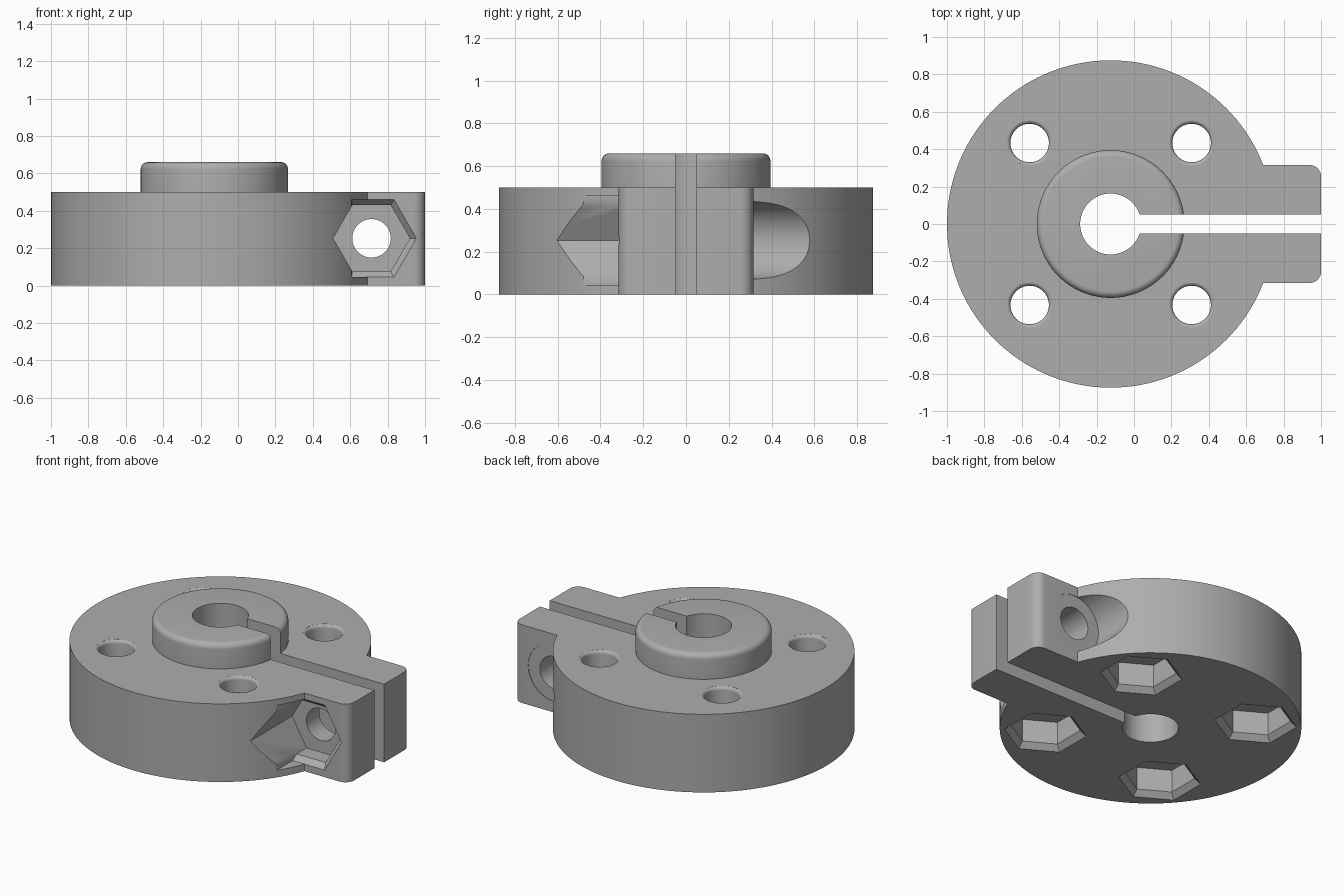
import bpy, bmesh
from math import sin, cos, asin, pi, radians
from mathutils import Matrix

if "Cube" in bpy.data.objects:
    bpy.data.objects.remove(bpy.data.objects["Cube"])

CX, R = -0.125, 0.875        # flange centre and radius
EAR, TOP = 0.315, 0.5        # clamp ear half width, flange height
BOLT = (0.714, 0, 0.253)     # clamp screw axis

grey = bpy.data.materials.new("satin_grey")
grey.use_nodes = True
grey.diffuse_color = (0.42, 0.42, 0.42, 1)
grey.node_tree.nodes["Principled BSDF"].inputs["Base Color"].default_value = grey.diffuse_color


def add_object(name, bm):
    bmesh.ops.recalc_face_normals(bm, faces=bm.faces)
    mesh = bpy.data.meshes.new(name)
    bm.to_mesh(mesh)
    bm.free()
    mesh.materials.append(grey)
    ob = bpy.data.objects.new(name, mesh)
    bpy.context.collection.objects.link(ob)
    return ob


def lathe(name, profile, sides, loc, along_y=False, start=0, min_x=None):
    """Closed solid of revolution; profile is (radius, height); along_y points height to -y."""
    bm = bmesh.new()
    rings = []
    for r, h in profile:
        ring = []
        for i in range(sides):
            a = start + 2 * pi * i / sides
            x = r * cos(a)
            if min_x is not None:
                x = max(x, min_x)
            ring.append(bm.verts.new((x, r * sin(a), h)))
        rings.append(ring)
    for lo, hi in zip(rings, rings[1:]):
        for i in range(sides):
            j = (i + 1) % sides
            bm.faces.new((lo[i], lo[j], hi[j], hi[i]))
    bm.faces.new(rings[0])
    bm.faces.new(rings[-1])
    turn = Matrix.Rotation(pi / 2, 4, 'X') if along_y else Matrix.Identity(4)
    bm.transform(Matrix.Translation(loc) @ turn)
    return add_object(name, bm)


def arc(cx, cy, r, a0, a1, n):
    return [(cx + r * cos(a0 + (a1 - a0) * i / n), cy + r * sin(a0 + (a1 - a0) * i / n))
            for i in range(n + 1)]


def combine(target, other, operation):
    mod = target.modifiers.new(operation, 'BOOLEAN')
    mod.operation, mod.solver, mod.object = operation, 'EXACT', other
    bpy.context.view_layer.objects.active = target
    bpy.ops.object.modifier_apply(modifier=mod.name)
    bpy.data.objects.remove(other)


# Flange and clamp ears share one extruded outline
join = asin(EAR / R)
fillet = 0.06
outline = arc(CX, 0, R, join, 2 * pi - join, 120)
outline += arc(1 - fillet, -EAR + fillet, fillet, -pi / 2, 0, 8)
outline += arc(1 - fillet, EAR - fillet, fillet, 0, pi / 2, 8)
bm = bmesh.new()
base = bm.faces.new([bm.verts.new((x, y, 0)) for x, y in outline])
grown = bmesh.ops.extrude_face_region(bm, geom=[base])["geom"]
bmesh.ops.translate(bm, vec=(0, 0, TOP), verts=[v for v in grown if isinstance(v, bmesh.types.BMVert)])
body = add_object("clamping_flange", bm)

# Raised hub with a rounded rim
rim = arc(0.395 - 0.035, 0.66 - 0.035, 0.035, 0, pi / 2, 6)
combine(body, lathe("hub", [(0.395, 0.3)] + rim, 96, (CX, 0, 0)), 'UNION')

# Shaft bore and clamping slot
combine(body, lathe("bore", [(0.163, -0.2), (0.163, 1)], 64, (CX, 0, 0)), 'DIFFERENCE')
bm = bmesh.new()
bmesh.ops.create_cube(bm, size=1, matrix=Matrix.Translation((0.5 + CX + 0.1, 0, 0.5))
                      @ Matrix.Diagonal((1.2, 0.1, 1.4, 1)))
combine(body, add_object("slot", bm), 'DIFFERENCE')

# Four mounting holes with softened rims, and nut pockets underneath
soft = [(0.103 + 0.02 * (1 - cos(a)), TOP - 0.02 + 0.02 * sin(a))
        for a in (radians(d) for d in (0, 20, 40, 60, 80))]
hole = [(0.103, -0.2)] + soft + [(0.122, TOP + 0.1)]
pocket = [(0.24, -0.1), (0.24, 0), (0.205, 0.035), (0.205, 0.18)]
for sx in (-1, 1):
    for sy in (-1, 1):
        spot = (CX + sx * 0.433, sy * 0.433, 0)
        combine(body, lathe("hole", hole, 40, spot), 'DIFFERENCE')
        combine(body, lathe("nut_pocket", pocket, 6, spot, start=pi / 2), 'DIFFERENCE')

# Clamp screw: through hole, round head seat at the back, nut pocket at the front
cutters = [
    lathe("screw_hole", [(0.103, -1.2), (0.103, 1.2)], 40, BOLT, True),
    lathe("head_seat", [(0.183, -1.2), (0.183, -EAR + 0.003)], 64, BOLT, True),
    lathe("clamp_nut", [(0.205, 0.18), (0.205, 1.2)], 6, BOLT, True),
    lathe("clamp_nut_mouth", [(0.205, EAR - 0.035), (0.24, EAR), (0.24, 1.2)], 6, BOLT, True,
          min_x=-0.107),
]
for cutter in cutters:
    combine(body, cutter, 'DIFFERENCE')

# Smooth round walls, crisp edges
bpy.ops.object.select_all(action='DESELECT')
body.select_set(True)
bpy.context.view_layer.objects.active = body
bpy.ops.object.shade_smooth_by_angle(angle=radians(30))
